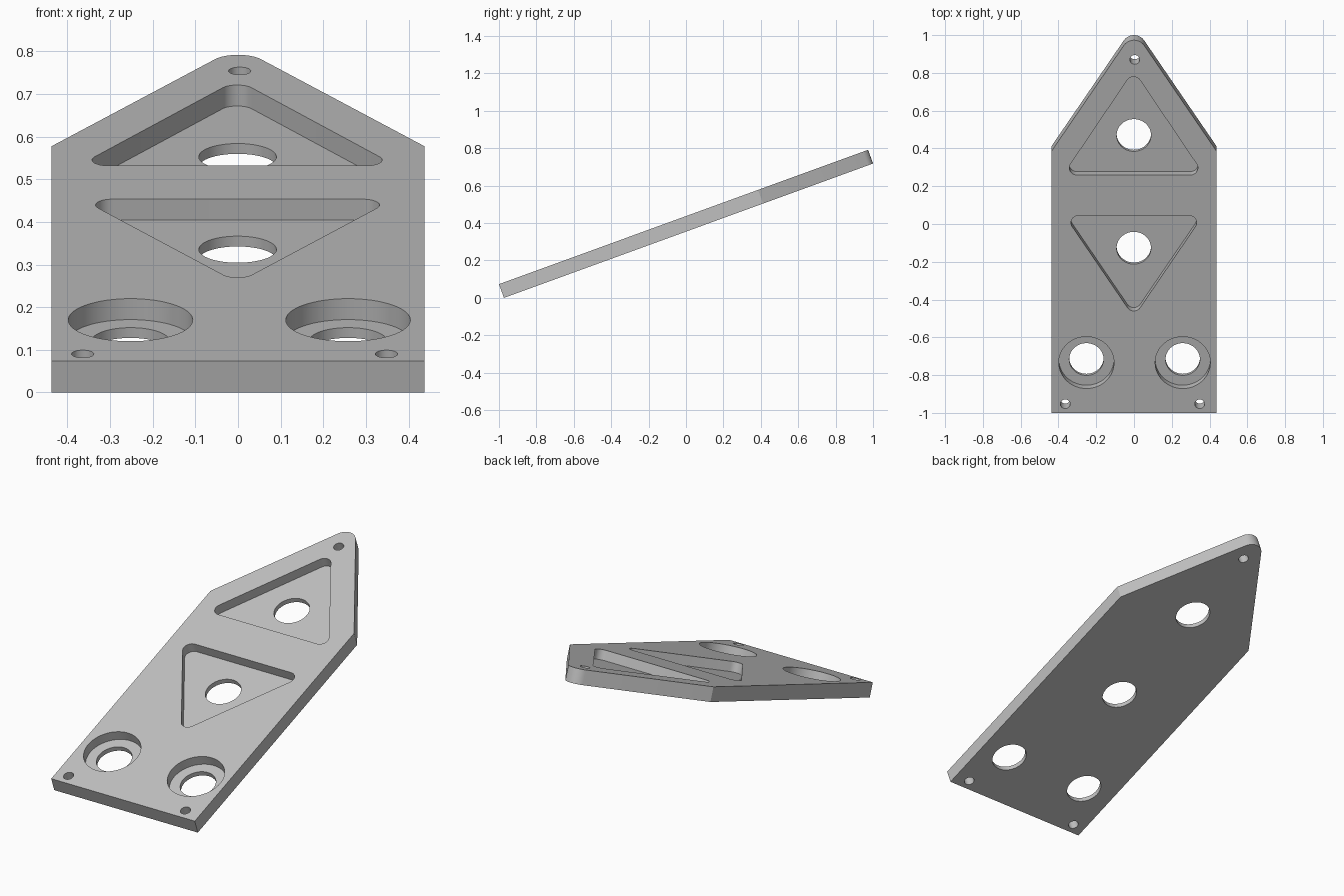
import bpy, bmesh, math
from mathutils import Vector

old = bpy.data.objects.get("Cube")
if old:
    bpy.data.objects.remove(old, do_unlink=True)

TILT = math.radians(20)
THICK = 0.078
FLOOR = THICK - 0.0523      # height of the pocket floors

grey = bpy.data.materials.new("plain grey")
grey.use_nodes = True
grey.diffuse_color = (0.53, 0.53, 0.53, 1)
grey.node_tree.nodes["Principled BSDF"].inputs["Base Color"].default_value = grey.diffuse_color


def rounded(corners, steps=10):
    """Outline of a convex polygon whose (x, y, radius) corners are filleted."""
    out = []
    for i, (x, y, r) in enumerate(corners):
        p = Vector((x, y))
        if r == 0:
            out.append(p)
            continue
        a = (Vector(corners[i - 1][:2]) - p).normalized()
        b = (Vector(corners[(i + 1) % len(corners)][:2]) - p).normalized()
        half = a.angle(b) / 2
        mid = p + (a + b).normalized() * r / math.sin(half)
        start = p + a * r / math.tan(half) - mid
        sweep = math.pi - 2 * half
        for k in range(steps + 1):
            t = sweep * k / steps
            c, s = math.cos(t), math.sin(t)
            out.append(mid + Vector((start.x * c - start.y * s, start.x * s + start.y * c)))
    return out


def circle(x, y, r, n=64):
    return [Vector((x + r * math.cos(math.tau * k / n), y + r * math.sin(math.tau * k / n)))
            for k in range(n)]


def prism(name, outline, low, high):
    bm = bmesh.new()
    face = bm.faces.new([bm.verts.new((p.x, p.y, low)) for p in outline])
    top = bmesh.ops.extrude_face_region(bm, geom=[face])["geom"]
    verts = [v for v in top if isinstance(v, bmesh.types.BMVert)]
    bmesh.ops.translate(bm, verts=verts, vec=(0, 0, high - low))
    bmesh.ops.recalc_face_normals(bm, faces=bm.faces)
    mesh = bpy.data.meshes.new(name)
    bm.to_mesh(mesh)
    bm.free()
    mesh.materials.append(grey)
    obj = bpy.data.objects.new(name, mesh)
    bpy.context.collection.objects.link(obj)
    return obj


# Pointed plate with a rounded tip, laid flat for cutting
plate = prism("plate", rounded([(-0.437, 0, 0), (0.437, 0, 0), (0.437, 1.474, 0),
                                (0, 2.154, 0.0635), (-0.437, 1.474, 0)]), 0, THICK)
bpy.context.view_layer.objects.active = plate
plate.select_set(True)


def cut(outline, low):
    cutter = prism("cutter", outline, low, THICK + 0.1)
    cutter.hide_render = True
    mod = plate.modifiers.new("cut", "BOOLEAN")
    mod.operation = "DIFFERENCE"
    mod.solver = "EXACT"
    mod.object = cutter
    bpy.ops.object.modifier_apply(modifier=mod.name)
    bpy.data.objects.remove(cutter, do_unlink=True)


# Triangular pockets, one pointing up the slope and one down
cut(rounded([(-0.375, 1.34, 0.04), (0.371, 1.34, 0.04), (-0.002, 1.928, 0.04)]), FLOOR)
cut(rounded([(0.365, 1.111, 0.04), (-0.367, 1.111, 0.04), (-0.001, 0.54, 0.04)]), FLOOR)

# Round counterbores near the low end
for x in (-0.252, 0.258):
    cut(circle(x, 0.283, 0.146), FLOOR)

# Large through holes inside every pocket
for x, y in ((-0.252, 0.283), (0.258, 0.283), (-0.001, 0.91), (-0.001, 1.545)):
    cut(circle(x, y, 0.091), -0.1)

# Small fixing holes at the three ends
for x, y in ((-0.364, 0.05), (0.348, 0.05), (0.004, 1.99)):
    cut(circle(x, y, 0.026, 32), -0.1)

# Smooth the round walls, then tilt the plate onto its front edge
bpy.ops.object.shade_smooth_by_angle(angle=math.radians(25))
plate.rotation_euler = (TILT, 0, 0)
plate.location = (0, -1 + THICK * math.sin(TILT), 0)
